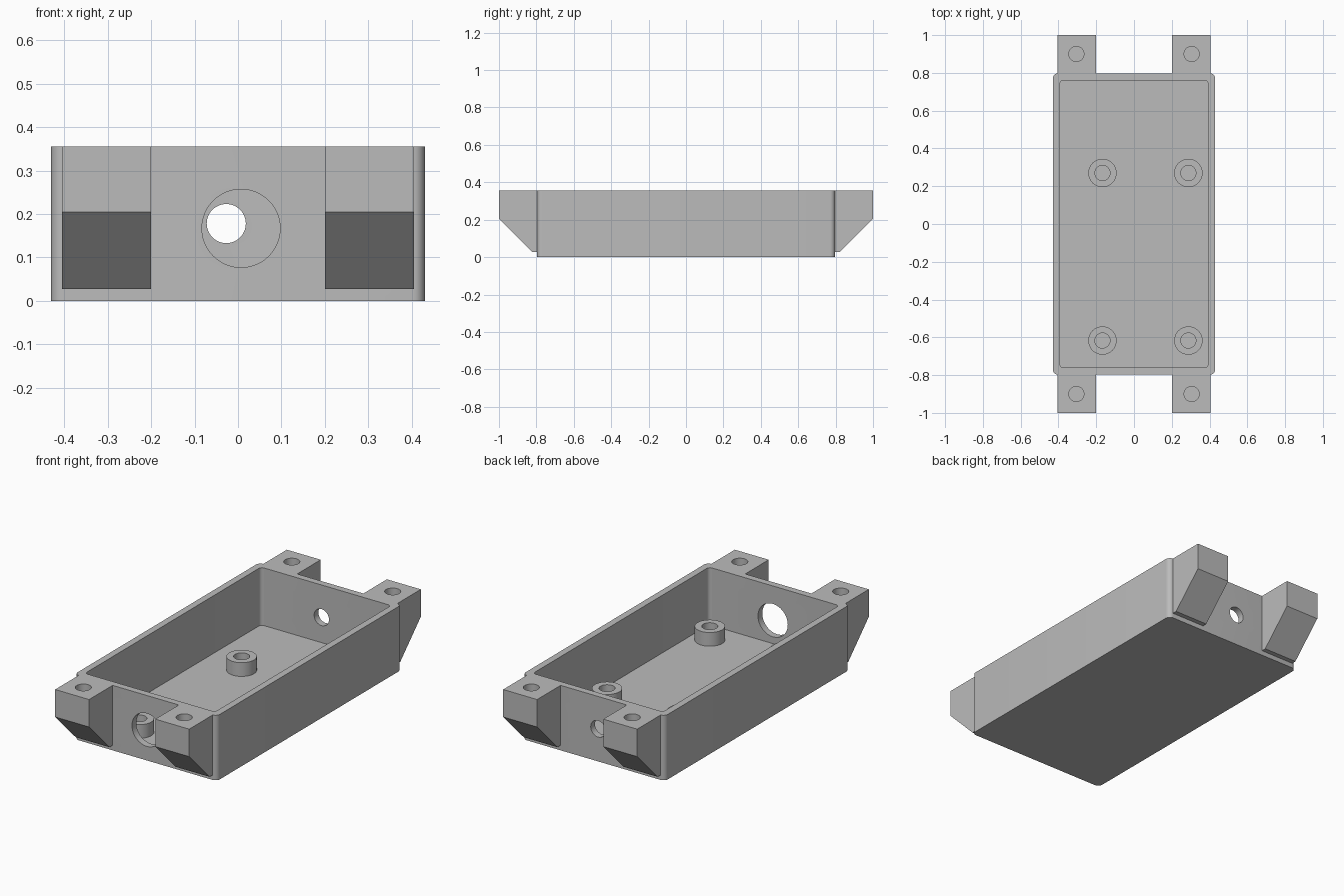
import bpy, bmesh
from math import sin, cos, pi, radians
from mathutils import Matrix, Vector

if "Cube" in bpy.data.objects:
    bpy.data.objects.remove(bpy.data.objects["Cube"], do_unlink=True)

HALF_X, HALF_Y, HEIGHT = 0.43, 0.797, 0.355
WALL, FLOOR = 0.037, 0.04

grey = bpy.data.materials.new("plain grey")
grey.use_nodes = True
GREY = (0.5, 0.5, 0.5, 1)
grey.diffuse_color = GREY
grey.node_tree.nodes["Principled BSDF"].inputs["Base Color"].default_value = GREY


def extrude(name, outline, direction):
    """Solid prism from a closed outline pushed along a direction."""
    bm = bmesh.new()
    face = bm.faces.new([bm.verts.new(p) for p in outline])
    out = bmesh.ops.extrude_face_region(bm, geom=[face], use_keep_orig=True)
    verts = [g for g in out["geom"] if isinstance(g, bmesh.types.BMVert)]
    bmesh.ops.translate(bm, verts=verts, vec=direction)
    bmesh.ops.recalc_face_normals(bm, faces=bm.faces)
    mesh = bpy.data.meshes.new(name)
    bm.to_mesh(mesh)
    bm.free()
    mesh.materials.append(grey)
    obj = bpy.data.objects.new(name, mesh)
    bpy.context.collection.objects.link(obj)
    return obj


def rounded_box(name, hx, hy, radius, z0, z1, steps=8):
    pts = []
    for q, (sx, sy) in enumerate([(1, 1), (-1, 1), (-1, -1), (1, -1)]):
        for i in range(steps + 1):
            a = (q + i / steps) * pi / 2
            pts.append((sx * (hx - radius) + radius * cos(a),
                        sy * (hy - radius) + radius * sin(a), z0))
    return extrude(name, pts, (0, 0, z1 - z0))


def cylinder(name, centre, radius, direction, sides=48):
    turn = Vector((0, 0, 1)).rotation_difference(Vector(direction)).to_matrix()
    pts = [Vector(centre) + turn @ Vector((radius * cos(2 * pi * i / sides),
                                           radius * sin(2 * pi * i / sides), 0))
           for i in range(sides)]
    return extrude(name, pts, direction)


def cut(target, cutter):
    """Subtract the cutter, bake the result and discard the cutter."""
    mod = target.modifiers.new("cut", 'BOOLEAN')
    mod.operation, mod.solver, mod.object = 'DIFFERENCE', 'EXACT', cutter
    baked = bpy.data.meshes.new_from_object(
        target.evaluated_get(bpy.context.evaluated_depsgraph_get()))
    target.modifiers.clear()
    target.data = baked
    bpy.data.objects.remove(cutter, do_unlink=True)


parts = []

# Open tray with rounded vertical corners
tray = rounded_box("tray", HALF_X, HALF_Y, 0.027, 0, HEIGHT)
cut(tray, rounded_box("cavity_cutter", HALF_X - WALL, HALF_Y - WALL, 0.02, FLOOR, 0.5))

# Large opening in the front wall, small one in the back wall
cut(tray, cylinder("front_cutter", (0.007, -0.9, 0.167), 0.09, (0, 0.3, 0)))
cut(tray, cylinder("back_cutter", (-0.027, 0.6, 0.178), 0.045, (0, 0.3, 0)))
parts.append(tray)

# Mounting ears with sloped undersides and blind screw holes
for end, sy in (("front", -1), ("back", 1)):
    for side, x0 in (("right", -0.405), ("left", 0.2)):
        profile = [(HALF_Y, 0.027), (0.823, 0.027), (1, 0.205), (1, HEIGHT), (HALF_Y, HEIGHT)]
        ear = extrude(f"{end}_{side}_ear", [(x0, sy * y, z) for y, z in profile], (0.205, 0, 0))
        x = -0.305 if x0 < 0 else 0.305
        cut(ear, cylinder("screw_cutter", (x, sy * 0.9, 0.205), 0.04, (0, 0, 0.3)))
        parts.append(ear)

# Hollow standoffs on the tray floor
for end, y in (("front", -0.617), ("back", 0.27)):
    for side, x in (("right", -0.167), ("left", 0.288)):
        post = cylinder(f"{end}_{side}_standoff", (x, y, FLOOR), 0.075, (0, 0, 0.075))
        cut(post, cylinder("bore_cutter", (x, y, 0), 0.04, (0, 0, 0.3)))
        parts.append(post)

# Smooth the round surfaces, keep the edges sharp
bpy.ops.object.select_all(action='DESELECT')
for obj in parts:
    obj.select_set(True)
bpy.context.view_layer.objects.active = tray
bpy.ops.object.shade_smooth_by_angle(angle=radians(30))
